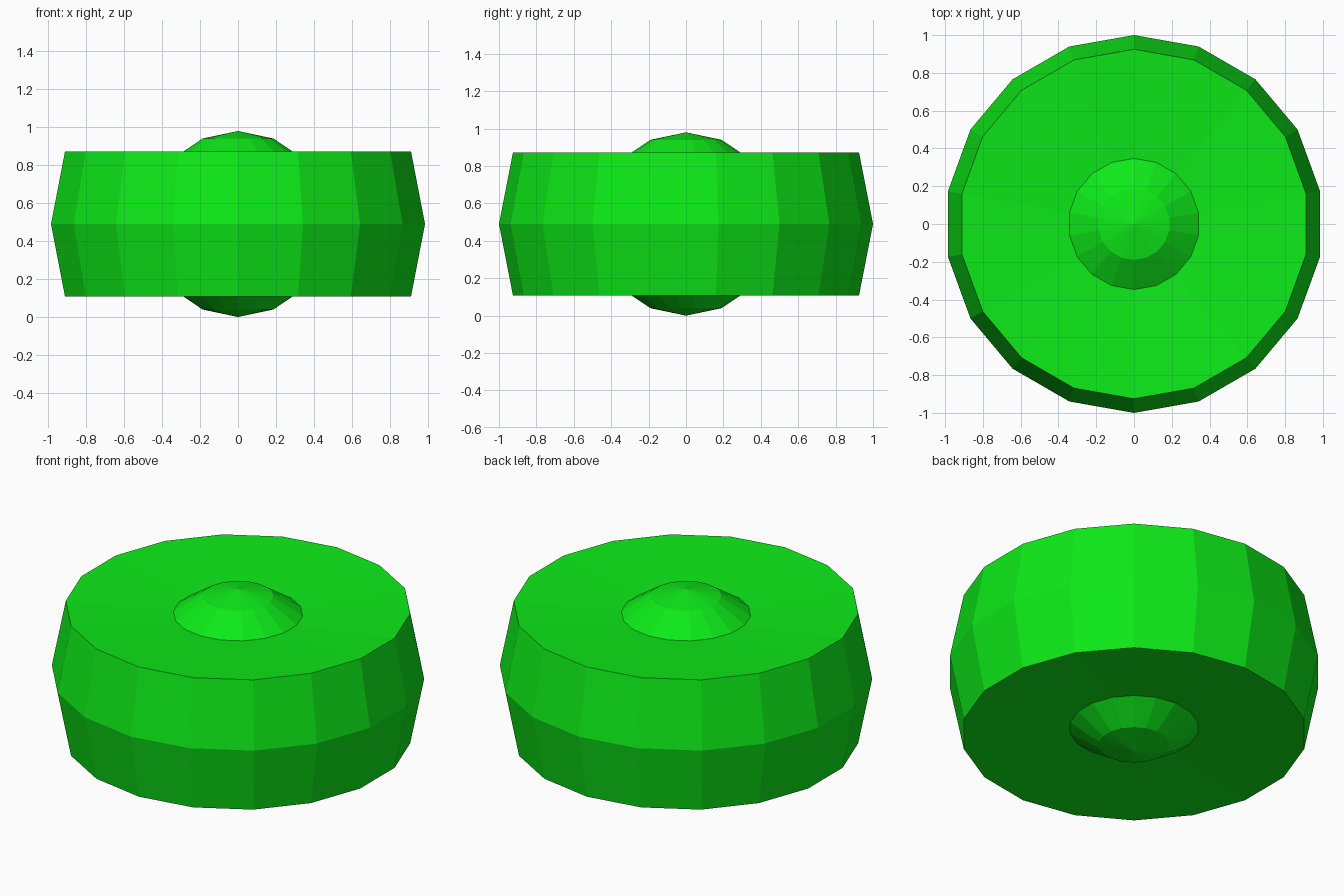
import bpy, bmesh
from math import tau
from mathutils import Vector

if "Cube" in bpy.data.objects:
    bpy.data.objects.remove(bpy.data.objects["Cube"])

SIDES = 18
MID_Z = 0.49

# Half profile (radius, height above the middle), from hub tip to widest edge
half = [(0, 0.49), (0.19, 0.45), (0.347, 0.345), (0.925, 0.383), (1.0, 0)]
profile = half + [(r, -h) for r, h in reversed(half[:-1])]

# Wheel: profile spun around the z axis
bm = bmesh.new()
verts = [bm.verts.new((0, r, MID_Z + h)) for r, h in profile]
edges = [bm.edges.new(pair) for pair in zip(verts, verts[1:])]
bmesh.ops.spin(bm, geom=verts + edges, cent=Vector(), axis=Vector((0, 0, 1)),
               angle=tau, steps=SIDES)
bmesh.ops.remove_doubles(bm, verts=bm.verts[:], dist=0.001)
bmesh.ops.recalc_face_normals(bm, faces=bm.faces[:])

mesh = bpy.data.meshes.new("wheel")
bm.to_mesh(mesh)
bm.free()
wheel = bpy.data.objects.new("wheel", mesh)
bpy.context.collection.objects.link(wheel)

# Bright green
green = bpy.data.materials.new("green")
green.diffuse_color = (0.004, 0.82, 0.009, 1)
green.use_nodes = True
green.node_tree.nodes["Principled BSDF"].inputs["Base Color"].default_value = green.diffuse_color
mesh.materials.append(green)
